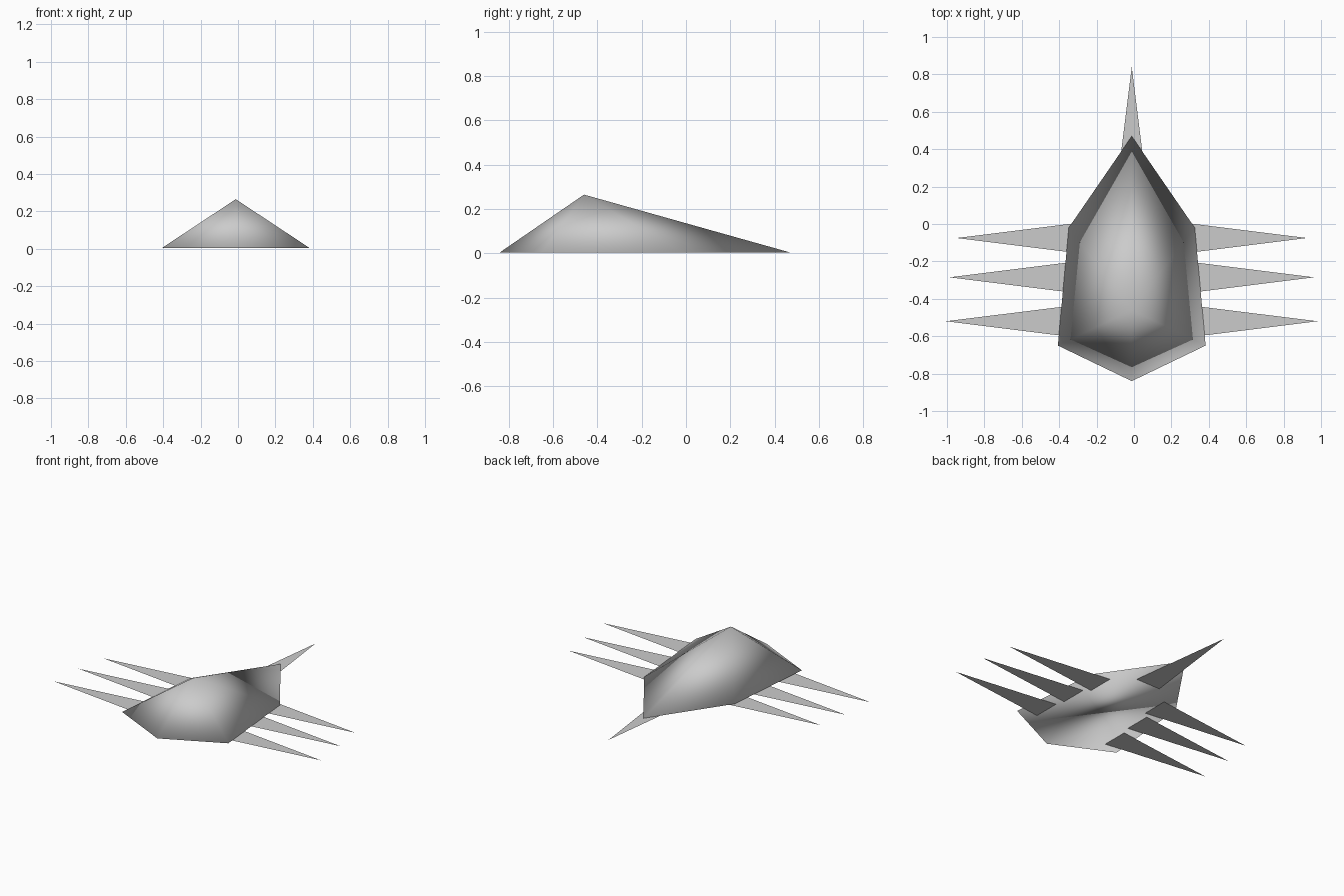
import bpy

if "Cube" in bpy.data.objects:
    bpy.data.objects.remove(bpy.data.objects["Cube"])

CX = -0.012  # line of symmetry

grey = bpy.data.materials.new("plain_grey")
grey.diffuse_color = (0.6, 0.6, 0.6, 1)
grey.use_nodes = True
grey.node_tree.nodes["Principled BSDF"].inputs["Base Color"].default_value = grey.diffuse_color


def make_part(name, verts, faces, smooth=False):
    mesh = bpy.data.meshes.new(name)
    mesh.from_pydata(verts, [], faces)
    mesh.materials.append(grey)
    for p in mesh.polygons:
        p.use_smooth = smooth
    mesh.update()
    obj = bpy.data.objects.new(name, mesh)
    bpy.context.collection.objects.link(obj)
    return obj


# Shell: six-sided pyramid with an off-centre peak, closed below, smooth shaded
rim = [(0, -0.84), (0.395, -0.65), (0.337, -0.02),
       (0, 0.47), (-0.337, -0.02), (-0.395, -0.65)]
verts = [(CX + x, y, 0.004) for x, y in rim] + [(CX, -0.46, 0.265)]
faces = [(i, (i + 1) % 6, 6) for i in range(6)] + [(5, 4, 3, 2, 1, 0)]
make_part("shell", verts, faces, smooth=True)

# Spikes: flat triangles whose bases tuck under the shell
LENGTH, HALF = 0.722, 0.09
for label, tip, y in (("front", 0.993, -0.52), ("middle", 0.975, -0.285), ("rear", 0.937, -0.075)):
    for side, s in (("right", 1), ("left", -1)):
        base = CX + s * (tip - LENGTH)
        tri = [(base, y - s * HALF, 0), (CX + s * tip, y, 0), (base, y + s * HALF, 0)]
        make_part(f"{label}_leg_{side}", tri, [(0, 1, 2)])

# Tail spike
make_part("tail", [(CX + HALF, 0.84 - LENGTH, 0), (CX, 0.84, 0), (CX - HALF, 0.84 - LENGTH, 0)],
          [(0, 1, 2)])
